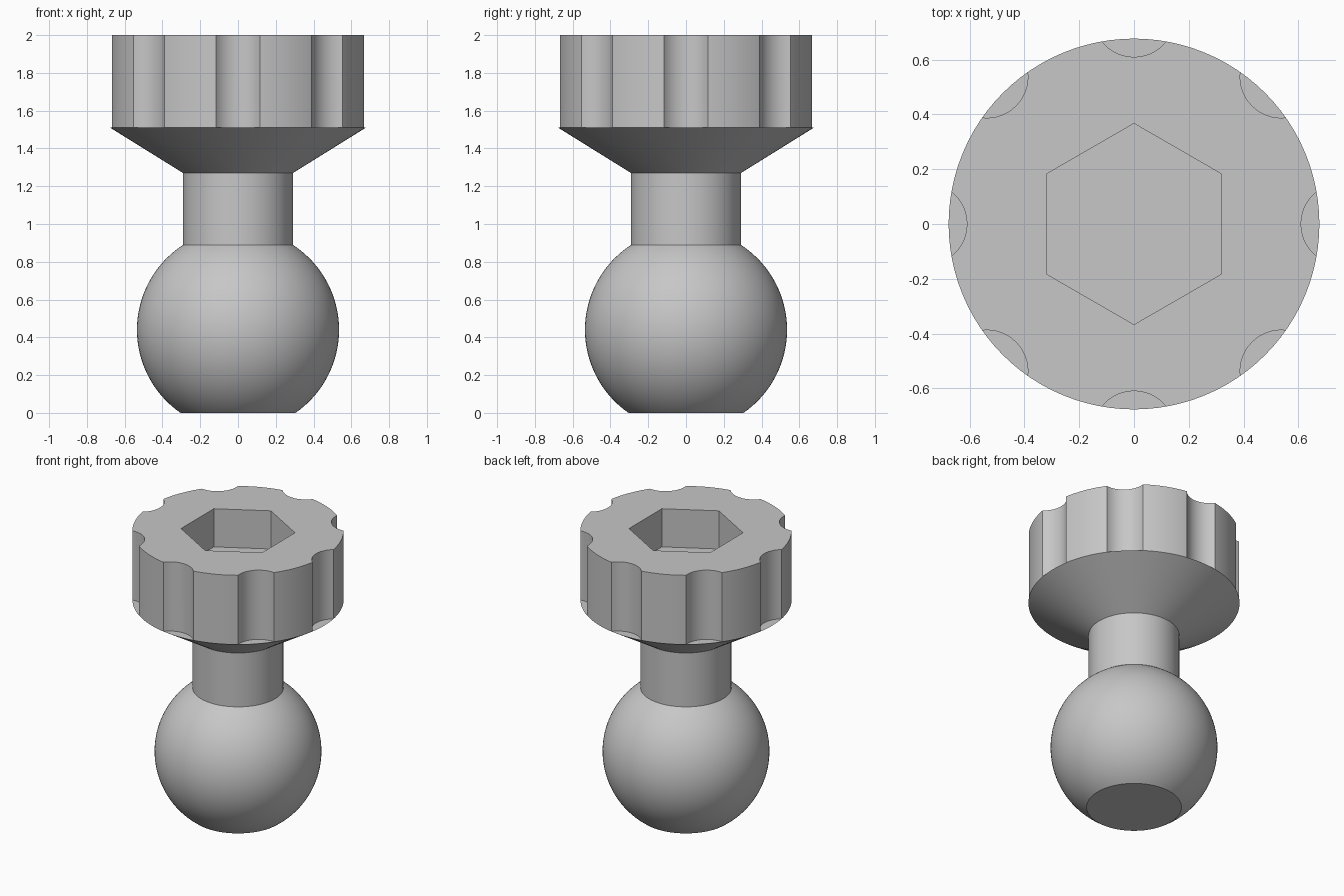
import bpy, bmesh
from math import sin, cos, asin, acos, pi, tau

cube = bpy.data.objects.get("Cube")
if cube:
    bpy.data.objects.remove(cube, do_unlink=True)

grey = bpy.data.materials.new("plain grey")
grey.use_nodes = True
colour = (0.57, 0.57, 0.57, 1)
grey.diffuse_color = colour
grey.node_tree.nodes["Principled BSDF"].inputs["Base Color"].default_value = colour

SEGMENTS = 96
BALL_R, BALL_Z, NECK_R = 0.535, 0.44, 0.291
CAP_R, CAP_BOTTOM, TOP = 0.677, 1.51, 2.0
FLARE_BOTTOM = 1.27


def add_object(name, bm):
    bmesh.ops.recalc_face_normals(bm, faces=bm.faces)
    mesh = bpy.data.meshes.new(name)
    bm.to_mesh(mesh)
    bm.free()
    mesh.materials.append(grey)
    obj = bpy.data.objects.new(name, mesh)
    bpy.context.collection.objects.link(obj)
    return obj


def select(obj):
    bpy.ops.object.select_all(action="DESELECT")
    obj.select_set(True)
    bpy.context.view_layer.objects.active = obj


def smooth(obj):
    select(obj)
    bpy.ops.object.shade_smooth_by_angle(angle=pi / 7)


def lathe(name, profile):
    """Revolve (radius, height) points around the z axis."""
    bm = bmesh.new()
    verts = [bm.verts.new((r, 0, z)) for r, z in profile]
    edges = [bm.edges.new(pair) for pair in zip(verts, verts[1:])]
    bmesh.ops.spin(bm, geom=verts + edges, cent=(0, 0, 0), axis=(0, 0, 1),
                   angle=tau, steps=SEGMENTS, use_merge=True)
    bmesh.ops.remove_doubles(bm, verts=bm.verts, dist=0.0001)
    obj = add_object(name, bm)
    smooth(obj)
    return obj


def prism(name, sides, radius, z0, z1, x=0, y=0, turn=0):
    """Upright closed prism with a regular outline."""
    bm = bmesh.new()
    ring = [bm.verts.new((x + radius * cos(turn + tau * i / sides),
                          y + radius * sin(turn + tau * i / sides), z0))
            for i in range(sides)]
    face = bm.faces.new(ring)
    top = bmesh.ops.extrude_face_region(bm, geom=[face])["geom"]
    bmesh.ops.translate(bm, vec=(0, 0, z1 - z0),
                        verts=[g for g in top if isinstance(g, bmesh.types.BMVert)])
    return add_object(name, bm)


# Ball with a flat underside, ending where the neck meets it
low = -asin(BALL_Z / BALL_R)
high = acos(NECK_R / BALL_R)
steps = 40
arc = [low + (high - low) * i / steps for i in range(steps + 1)]
lathe("ball", [(0, 0)] + [(BALL_R * cos(a), BALL_Z + BALL_R * sin(a)) for a in arc])

# Neck and the cone flaring out under the cap
lathe("neck", [(NECK_R, BALL_Z + BALL_R * sin(high)), (NECK_R, FLARE_BOTTOM)])
lathe("flare", [(NECK_R, FLARE_BOTTOM), (CAP_R, CAP_BOTTOM), (0, CAP_BOTTOM)])

# Knob cap with grip scallops and a hexagonal socket
cap = prism("knob_cap", SEGMENTS, CAP_R, CAP_BOTTOM, TOP)
cutters = [prism("socket_cutter", 6, 0.367, TOP - 0.27, TOP + 0.1, turn=pi / 2)]
for i in range(8):
    a = tau * i / 8
    cutters.append(prism("scallop_cutter", 48, 0.15, CAP_BOTTOM - 0.1, TOP + 0.1,
                         0.76 * cos(a), 0.76 * sin(a), a))
for cutter in cutters:
    cutter.hide_render = True
    select(cap)
    cut = cap.modifiers.new("cut", "BOOLEAN")
    cut.operation = "DIFFERENCE"
    cut.solver = "EXACT"
    cut.object = cutter
    bpy.ops.object.modifier_apply(modifier=cut.name)
    bpy.data.objects.remove(cutter, do_unlink=True)
smooth(cap)
